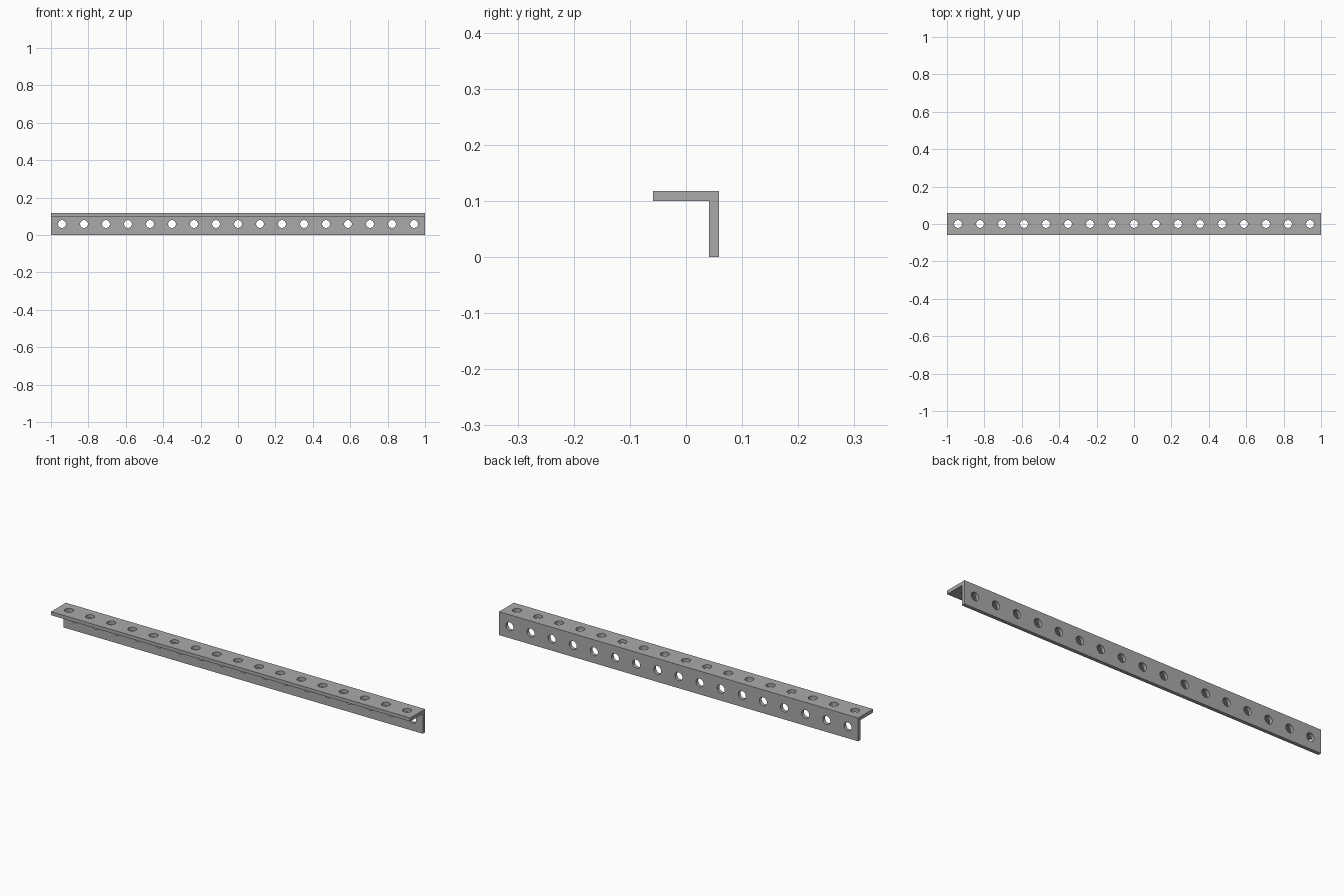
import bpy
import bmesh
from math import pi
from mathutils import Matrix

PITCH = 2 / 17          # hole spacing, also the flange width
HALF = PITCH / 2
THICK = 0.15 * PITCH
RADIUS = 0.021
HOLES = 17

cube = bpy.data.objects.get("Cube")
if cube:
    bpy.data.objects.remove(cube, do_unlink=True)

steel = bpy.data.materials.new("grey_steel")
steel.use_nodes = True
colour = (0.4, 0.4, 0.4, 1)
steel.diffuse_color = colour
steel.node_tree.nodes["Principled BSDF"].inputs["Base Color"].default_value = colour


def add_object(name, bm):
    bmesh.ops.recalc_face_normals(bm, faces=bm.faces)
    mesh = bpy.data.meshes.new(name)
    bm.to_mesh(mesh)
    bm.free()
    mesh.materials.append(steel)
    obj = bpy.data.objects.new(name, mesh)
    bpy.context.collection.objects.link(obj)
    return obj


# L-shaped section extruded along x
profile = [(-HALF, PITCH), (-HALF, PITCH - THICK), (HALF - THICK, PITCH - THICK),
           (HALF - THICK, 0), (HALF, 0), (HALF, PITCH)]
bm = bmesh.new()
section = bm.faces.new([bm.verts.new((-1, y, z)) for y, z in profile])
ends = bmesh.ops.extrude_face_region(bm, geom=[section], use_keep_orig=True)["geom"]
bmesh.ops.translate(bm, vec=(2, 0, 0),
                    verts=[v for v in ends if isinstance(v, bmesh.types.BMVert)])
bar = add_object("angle_bar", bm)

# Rows of drills through the top and back flanges
bm = bmesh.new()
for i in range(HOLES):
    x = (i - HOLES // 2) * PITCH
    top = Matrix.Translation((x, 0, PITCH - THICK / 2))
    back = Matrix.Translation((x, HALF - THICK / 2, HALF)) @ Matrix.Rotation(pi / 2, 4, "X")
    for place in (top, back):
        bmesh.ops.create_cone(bm, cap_ends=True, segments=32, radius1=RADIUS,
                              radius2=RADIUS, depth=THICK * 2, matrix=place)
drills = add_object("hole_cutter", bm)
drills.hide_render = True

cut = bar.modifiers.new("holes", "BOOLEAN")
cut.operation = "DIFFERENCE"
cut.solver = "EXACT"
cut.object = drills

# Bake the holes, then smooth only their walls
bpy.ops.object.select_all(action="DESELECT")
bpy.context.view_layer.objects.active = bar
bar.select_set(True)
bpy.ops.object.modifier_apply(modifier=cut.name)
bpy.data.objects.remove(drills, do_unlink=True)
bpy.ops.object.shade_smooth_by_angle()
